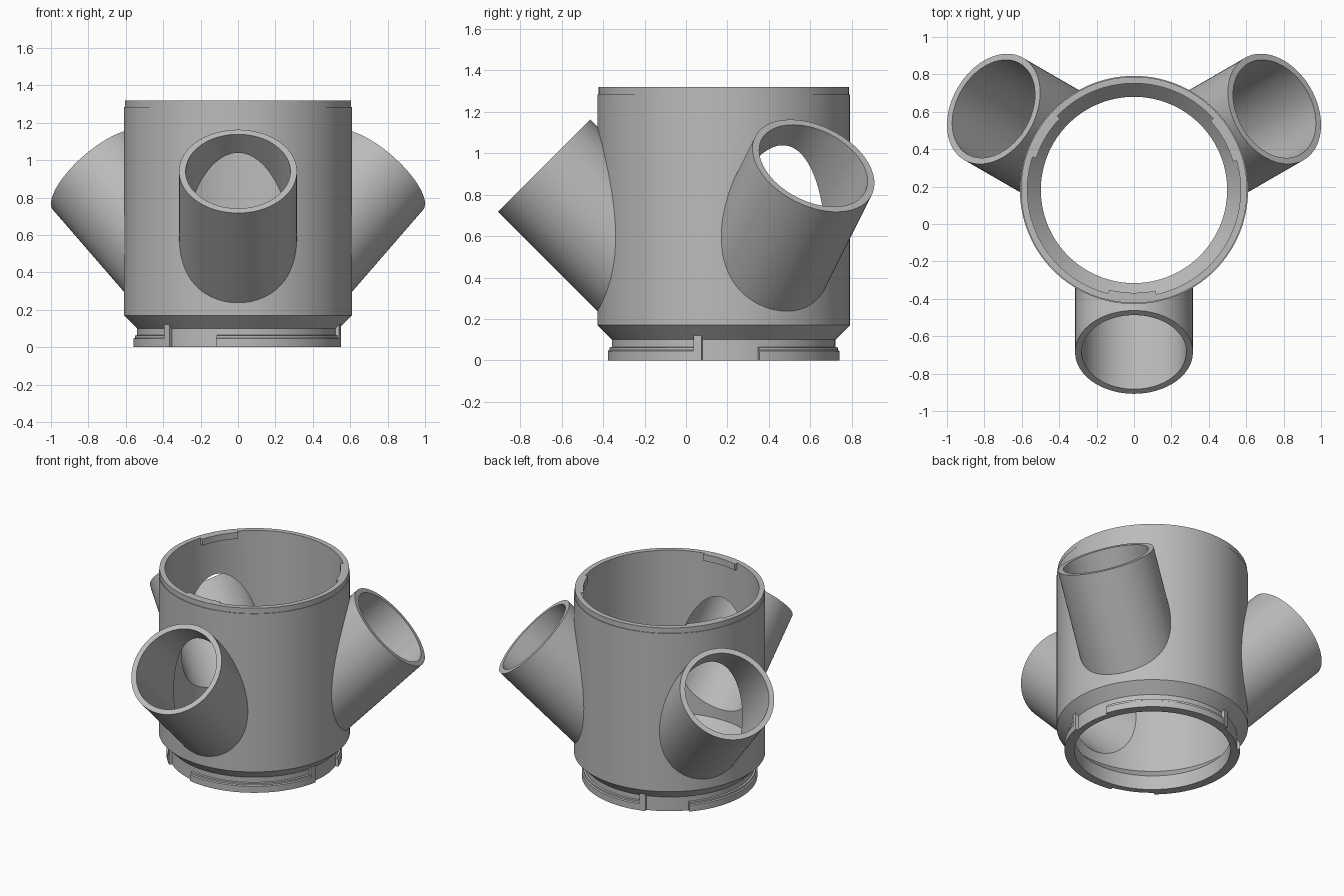
import bpy, bmesh, math

if "Cube" in bpy.data.objects:
    bpy.data.objects.remove(bpy.data.objects["Cube"])

CENTRE_Y = 0.182
TIP_REACH, TIP_Z = 0.867, 0.94
TUBE_OUT, TUBE_IN, TUBE_LEN = 0.315, 0.28, 0.9
TURNS = {"front": 270, "left": 30, "right": 150}

grey = bpy.data.materials.new("plain grey")
grey.use_nodes = True
colour = (0.5, 0.5, 0.5, 1)
grey.diffuse_color = colour
grey.node_tree.nodes["Principled BSDF"].inputs["Base Color"].default_value = colour


def sweep(name, profile, start=0, end=360, steps=128):
    """Turn a closed (radius, height) profile about the z axis."""
    full = end - start >= 360
    bm = bmesh.new()
    rings = []
    for i in range(steps if full else steps + 1):
        a = math.radians(start + (end - start) * i / steps)
        rings.append([bm.verts.new((r * math.cos(a), r * math.sin(a), z))
                      for r, z in profile])
    n = len(profile)
    pairs = list(zip(rings, rings[1:]))
    if full:
        pairs.append((rings[-1], rings[0]))
    else:
        bm.faces.new(rings[0])
        bm.faces.new(rings[-1])
    for p, q in pairs:
        for j in range(n):
            k = (j + 1) % n
            bm.faces.new((p[j], q[j], q[k], p[k]))
    bmesh.ops.recalc_face_normals(bm, faces=bm.faces[:])
    mesh = bpy.data.meshes.new(name)
    bm.to_mesh(mesh)
    bm.free()
    obj = bpy.data.objects.new(name, mesh)
    bpy.context.collection.objects.link(obj)
    mesh.materials.append(grey)
    obj.location.y = CENTRE_Y
    return obj


def cutter(radius, low, high):
    bpy.ops.mesh.primitive_cylinder_add(vertices=96, radius=radius, depth=high - low)
    obj = bpy.context.object
    for v in obj.data.vertices:
        v.co.z += (low + high) / 2
    obj.data.materials.append(grey)
    obj.hide_render = True
    obj.location = (0, CENTRE_Y, 0)
    return obj


def tilt(obj, degrees):
    """Stand a part on the slanted axis of one side tube."""
    a = math.radians(degrees)
    obj.location = (TIP_REACH * math.cos(a), CENTRE_Y + TIP_REACH * math.sin(a), TIP_Z)
    obj.rotation_euler = (0, math.radians(45), a)


def cut(obj, tool):
    mod = obj.modifiers.new("cut", 'BOOLEAN')
    mod.operation = 'DIFFERENCE'
    mod.solver = 'EXACT'
    mod.object = tool
    bpy.context.view_layer.update()
    bpy.context.view_layer.objects.active = obj
    bpy.ops.object.modifier_apply(modifier=mod.name)
    bpy.data.objects.remove(tool)


# Main shell: neck, sloped shoulder, wall and stepped rim
body = sweep("body_shell", [
    (0.54, 0), (0.54, 0.1), (0.61, 0.17), (0.61, 1.283), (0.605, 1.283),
    (0.605, 1.32), (0.57, 1.32), (0.57, 0.175), (0.498, 0.1), (0.498, 0)])
parts = [body]

for side, angle in TURNS.items():
    # Opening through the wall
    bore = cutter(TUBE_IN, -TUBE_LEN, 0.05)
    tilt(bore, angle)
    cut(body, bore)

    # Slanted side tube, trimmed inside the wall thickness
    tube = sweep(side + "_tube", [(TUBE_IN, -TUBE_LEN), (TUBE_OUT, -TUBE_LEN),
                                  (TUBE_OUT, 0), (TUBE_IN, 0)], steps=96)
    tilt(tube, angle)
    cut(tube, cutter(0.595, -1, 2))

    # Twist-lock flange with its end stop, and the inner rim lug
    flange = sweep(side + "_lock_flange", [(0.53, 0), (0.56, 0), (0.56, 0.045),
                   (0.552, 0.05), (0.552, 0.062), (0.53, 0.066)],
                   angle - 12, angle + 77, 32)
    stop = sweep(side + "_lock_stop", [(0.53, 0), (0.56, 0), (0.56, 0.122), (0.53, 0.122)],
                 angle + 75, angle + 79, 3)
    lug = sweep(side + "_rim_lug", [(0.55, 1.275), (0.58, 1.275), (0.58, 1.32), (0.55, 1.32)],
                angle - 14, angle + 12, 12)
    parts += [tube, flange, stop, lug]

# Smooth curved faces, keeping crisp edges
bpy.ops.object.select_all(action='DESELECT')
for part in parts:
    part.select_set(True)
bpy.context.view_layer.objects.active = body
bpy.ops.object.shade_smooth_by_angle(angle=math.radians(30))
